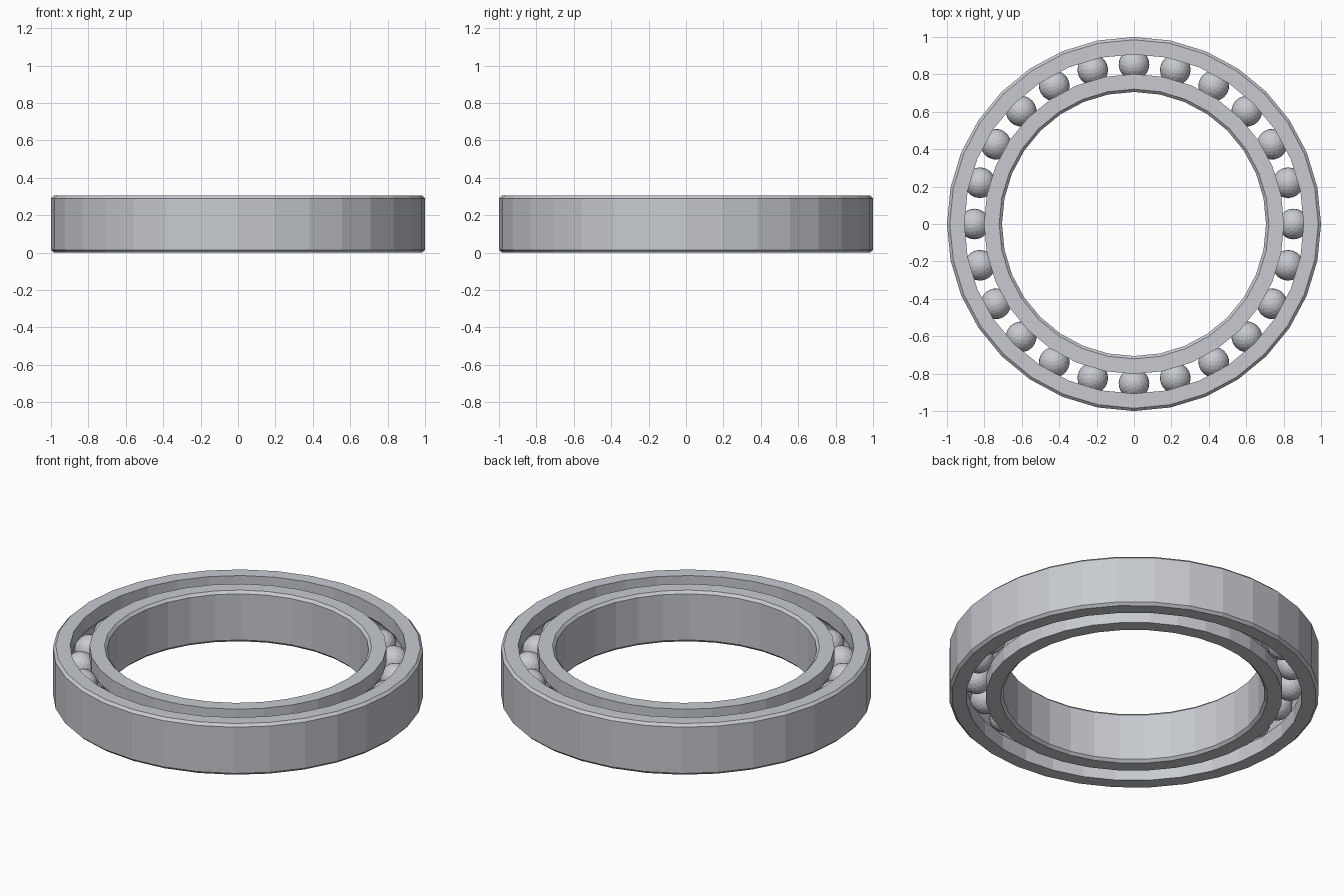
import bpy, bmesh
from math import sin, cos, pi, tau, sqrt, asin

old = bpy.data.objects.get("Cube")
if old:
    bpy.data.objects.remove(old, do_unlink=True)

HEIGHT = 0.305
MID = HEIGHT / 2
CHAMFER = 0.015
SEGMENTS = 32
BALLS = 24
PITCH = 0.853        # radius of the circle of ball centres
BALL_RADIUS = 0.082
GROOVE_RADIUS = 0.085

steel = bpy.data.materials.new("brushed steel")
steel.use_nodes = True
colour = (0.57, 0.59, 0.63, 1)
steel.diffuse_color = colour
steel.node_tree.nodes["Principled BSDF"].inputs["Base Color"].default_value = colour


def finish(bm, name):
    bmesh.ops.recalc_face_normals(bm, faces=bm.faces)
    mesh = bpy.data.meshes.new(name)
    bm.to_mesh(mesh)
    bm.free()
    mesh.materials.append(steel)
    obj = bpy.data.objects.new(name, mesh)
    bpy.context.collection.objects.link(obj)
    return obj


def race(name, chamfered, grooved):
    """Lathe a ring: one wall has chamfered rims, the other a ball groove."""
    side = 1 if chamfered > grooved else -1
    rim = chamfered - side * CHAMFER
    profile = [(grooved, 0), (rim, 0), (chamfered, CHAMFER),
               (chamfered, HEIGHT - CHAMFER), (rim, HEIGHT), (grooved, HEIGHT)]
    # Arc of the groove, from its upper lip to its lower lip
    half = pi / 2 - asin(abs(grooved - PITCH) / GROOVE_RADIUS)
    steps = 6
    for i in range(steps + 1):
        a = half * (1 - 2 * i / steps)
        profile.append((PITCH + side * GROOVE_RADIUS * cos(a),
                        MID + GROOVE_RADIUS * sin(a)))
    bm = bmesh.new()
    loops = []
    for s in range(SEGMENTS):
        t = tau * s / SEGMENTS
        loops.append([bm.verts.new((r * cos(t), r * sin(t), z)) for r, z in profile])
    n = len(profile)
    for s in range(SEGMENTS):
        a, b = loops[s], loops[(s + 1) % SEGMENTS]
        for i in range(n):
            j = (i + 1) % n
            bm.faces.new((a[i], b[i], b[j], a[j]))
    return finish(bm, name)


# Outer and inner rings
race("outer_ring", 1.0, 0.907)
race("inner_ring", 0.706, 0.802)

# Faceted balls spaced evenly in the grooves, sharing one mesh
bm = bmesh.new()
bmesh.ops.create_icosphere(bm, subdivisions=3, radius=BALL_RADIUS)
first = finish(bm, "ball_1")
for i in range(BALLS):
    ball = first
    if i:
        ball = bpy.data.objects.new(f"ball_{i + 1}", first.data)
        bpy.context.collection.objects.link(ball)
    t = tau * i / BALLS
    ball.location = (PITCH * cos(t), PITCH * sin(t), MID)
    ball.rotation_euler.z = t
